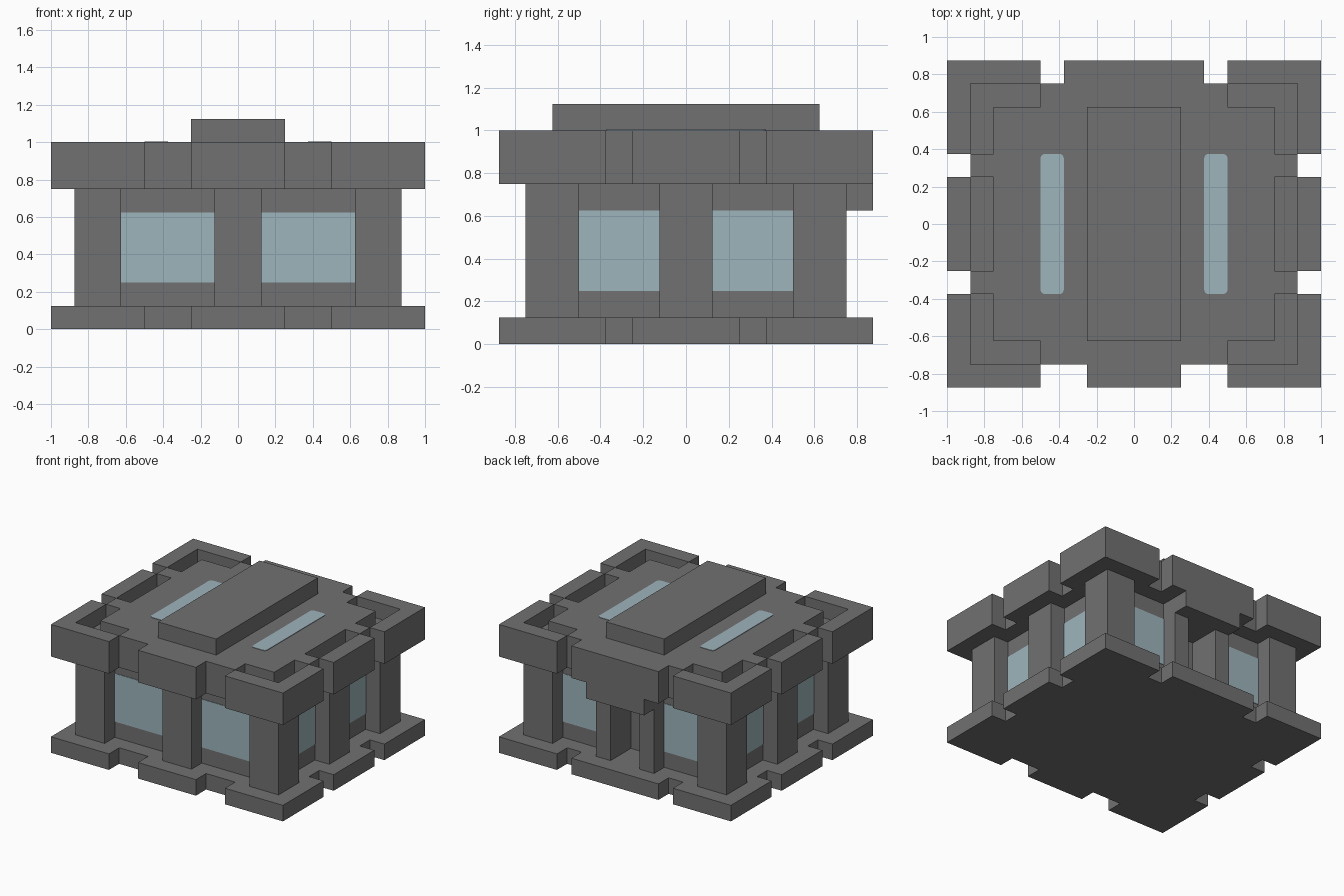
import bpy
import bmesh

if "Cube" in bpy.data.objects:
    bpy.data.objects.remove(bpy.data.objects["Cube"], do_unlink=True)


def make_material(name, rgb):
    mat = bpy.data.materials.new(name)
    mat.use_nodes = True
    mat.diffuse_color = (*rgb, 1)
    mat.node_tree.nodes["Principled BSDF"].inputs["Base Color"].default_value = (*rgb, 1)
    return mat


STONE = make_material("grey stone", (0.165, 0.165, 0.165))
GLASS = make_material("pale blue glass", (0.34, 0.46, 0.50))

U = 0.125                      # building module
FLOOR, EAVES, ROOF = U, 6 * U, 8 * U
THIN = 0.004                   # glass plate thickness


def prisms(name, outlines, z0, z1, mat, bevel=0):
    """Extrude one or more flat outlines from z0 to z1 into one object."""
    bm = bmesh.new()
    for outline in outlines:
        face = bm.faces.new([bm.verts.new((x, y, z0)) for x, y in outline])
        top = bmesh.ops.extrude_face_region(bm, geom=[face])["geom"]
        verts = [v for v in top if isinstance(v, bmesh.types.BMVert)]
        bmesh.ops.translate(bm, verts=verts, vec=(0, 0, z1 - z0))
    bmesh.ops.recalc_face_normals(bm, faces=bm.faces[:])
    if bevel:
        upright = [e for e in bm.edges
                   if abs(e.verts[0].co.z - e.verts[1].co.z) > THIN / 2]
        bmesh.ops.bevel(bm, geom=upright, offset=bevel, segments=4,
                        profile=0.5, affect='EDGES')
    mesh = bpy.data.meshes.new(name)
    bm.to_mesh(mesh)
    bm.free()
    mesh.materials.append(mat)
    obj = bpy.data.objects.new(name, mesh)
    bpy.context.collection.objects.link(obj)
    return obj


def rect(x0, x1, y0, y1):
    return [(x0, y0), (x1, y0), (x1, y1), (x0, y1)]


def flip(points, sx, sy):
    return [(x * sx, y * sy) for x, y in points]


def modules(points):
    return [(x * U, y * U) for x, y in points]


def mirrored(half):
    """Close a right-hand outline with its mirror image."""
    return half + flip(half[::-1], -1, 1)


# Notched footprint shared by base and roof
footprint = mirrored(modules([
    (2, -7), (2, -6), (4, -6), (4, -7), (8, -7), (8, -3), (7, -3), (7, -2),
    (8, -2), (8, 2), (7, 2), (7, 3), (8, 3), (8, 7), (4, 7), (4, 6), (3, 6), (3, 7)]))
prisms("base", [footprint], 0, FLOOR, STONE)
roof = prisms("roof", [footprint], EAVES, ROOF, STONE)

# Gutters cut behind the corner and side parapets
corner_gutter = modules([(7, 3), (7, 6), (4, 6), (4, 5), (6, 5), (6, 3)])
side_gutter = modules(rect(6, 7, -2, 2))
gutters = [flip(corner_gutter, sx, sy) for sx in (1, -1) for sy in (1, -1)]
gutters += [flip(side_gutter, sx, 1) for sx in (1, -1)]
cutter = prisms("gutter_cutter", gutters, ROOF - U, ROOF + U, STONE)
cutter.hide_render = True
cut = roof.modifiers.new("gutters", 'BOOLEAN')
cut.operation = 'DIFFERENCE'
cut.solver = 'EXACT'
cut.object = cutter
bpy.context.view_layer.objects.active = roof
bpy.ops.object.modifier_apply(modifier=cut.name)
bpy.data.objects.remove(cutter, do_unlink=True)

# Walls with a recessed doorway at the back
walls = mirrored(modules([(6, -5), (6, 5), (1, 5), (1, 4)]))
prisms("walls", [walls], FLOOR, EAVES, STONE)
prisms("door_lintel", [rect(-2 * U, 2 * U, 4 * U, 7 * U)], 5 * U, EAVES, STONE)
prisms("front_pillar", [rect(-U, U, -6 * U, -5 * U)], FLOOR, EAVES, STONE)

# Roof block
prisms("roof_block", [rect(-2 * U, 2 * U, -5 * U, 5 * U)], ROOF, ROOF + U, STONE)

for side, sx in (("left", 1), ("right", -1)):
    # Pillars
    for end, sy in (("front", -1), ("back", 1)):
        prisms(f"{end}_{side}_corner_pillar",
               [flip(modules(rect(5, 7, 4, 6)), sx, sy)], FLOOR, EAVES, STONE)
        # Side windows
        prisms(f"{side}_{end}_window",
               [flip(rect(6 * U, 6 * U + THIN, U, 4 * U), sx, sy)], 2 * U, 5 * U, GLASS)
    prisms(f"{side}_pillar", [flip(modules(rect(6, 7, -1, 1)), sx, 1)],
           FLOOR, EAVES, STONE)
    prisms(f"{side}_door_pillar", [flip(modules(rect(1, 2, 4, 6)), sx, 1)],
           FLOOR, EAVES, STONE)
    # Front and back windows
    prisms(f"front_{side}_window",
           [flip(rect(U, 5 * U, -5 * U - THIN, -5 * U), sx, 1)], 2 * U, 5 * U, GLASS)
    prisms(f"back_{side}_window",
           [flip(rect(2 * U, 5 * U, 5 * U, 5 * U + THIN), sx, 1)], 2 * U, 5 * U, GLASS)
    # Skylights
    prisms(f"{side}_skylight", [flip(modules(rect(3, 4, -3, 3)), sx, 1)],
           ROOF, ROOF + THIN, GLASS, bevel=0.025)
